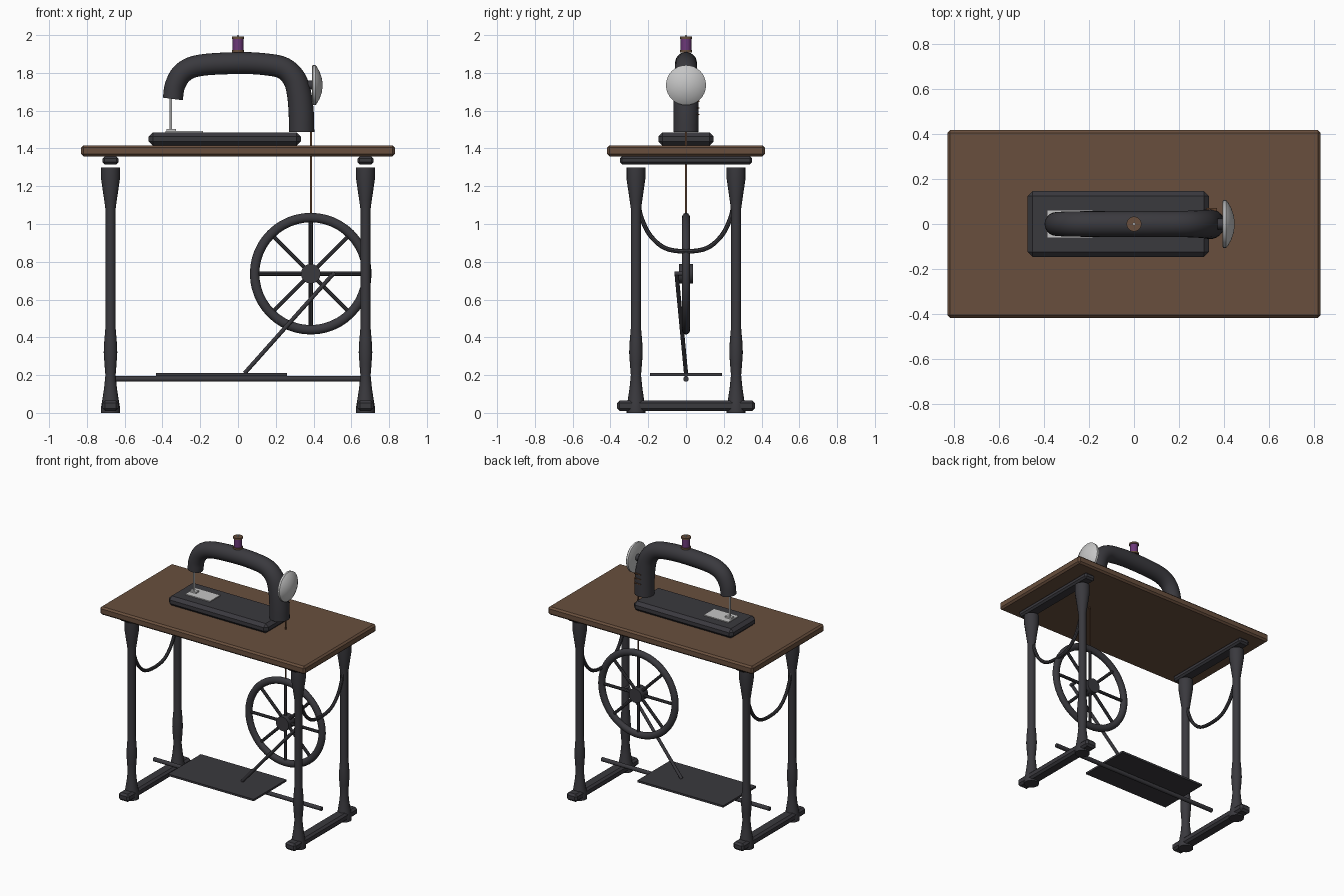
import bpy, bmesh, math
from mathutils import Vector, Matrix

if "Cube" in bpy.data.objects:
    bpy.data.objects.remove(bpy.data.objects["Cube"], do_unlink=True)


def material(name, r, g, b):
    m = bpy.data.materials.new(name)
    m.use_nodes = True
    m.diffuse_color = (r, g, b, 1)
    m.node_tree.nodes["Principled BSDF"].inputs["Base Color"].default_value = (r, g, b, 1)
    return m


IRON = material("dark iron", 0.042, 0.041, 0.048)
WOOD = material("brown wood", 0.14, 0.078, 0.047)
STEEL = material("pale steel", 0.56, 0.56, 0.56)
THREAD = material("purple thread", 0.15, 0.04, 0.19)
LEATHER = material("brown leather", 0.13, 0.06, 0.03)


def finish(bm, name, mat, smooth=True):
    bmesh.ops.recalc_face_normals(bm, faces=bm.faces)
    mesh = bpy.data.meshes.new(name)
    bm.to_mesh(mesh)
    bm.free()
    mesh.materials.append(mat)
    ob = bpy.data.objects.new(name, mesh)
    bpy.context.collection.objects.link(ob)
    if smooth:
        bpy.ops.object.select_all(action='DESELECT')
        ob.select_set(True)
        bpy.context.view_layer.objects.active = ob
        bpy.ops.object.shade_smooth_by_angle(angle=math.radians(40))
    return ob


def box(name, mat, center, size, bevel=0.0):
    bm = bmesh.new()
    bmesh.ops.create_cube(bm, size=1)
    bmesh.ops.scale(bm, vec=size, verts=bm.verts)
    bmesh.ops.translate(bm, vec=center, verts=bm.verts)
    if bevel:
        bmesh.ops.bevel(bm, geom=bm.edges[:], offset=bevel, segments=1, affect='EDGES')
    return finish(bm, name, mat, smooth=False)


def sweep(name, mat, path, radii, sides=16):
    """Round tube along a path, with one radius per point."""
    pts = [Vector(p) for p in path]
    bm = bmesh.new()
    rings = []
    side = None
    for i, p in enumerate(pts):
        t = (pts[min(i + 1, len(pts) - 1)] - pts[max(i - 1, 0)]).normalized()
        if side is None:
            side = t.orthogonal().normalized()
        side = (side - t * side.dot(t)).normalized()
        up = t.cross(side)
        rings.append([bm.verts.new(p + radii[i] * (side * math.cos(a) + up * math.sin(a)))
                      for a in (2 * math.pi * k / sides for k in range(sides))])
    for a, b in zip(rings, rings[1:]):
        for k in range(sides):
            n = (k + 1) % sides
            bm.faces.new((a[k], a[n], b[n], b[k]))
    bm.faces.new(rings[0])
    bm.faces.new(rings[-1])
    return finish(bm, name, mat)


def rod(name, mat, a, b, r, sides=12):
    return sweep(name, mat, [a, b], [r, r], sides)


def turned(name, mat, origin, axis, profile, sides=24):
    """Turned part: profile holds (distance along axis, radius)."""
    o, d = Vector(origin), Vector(axis)
    return sweep(name, mat, [o + d * h for h, r in profile], [r for h, r in profile], sides)


def smooth_path(points, steps=6):
    """Catmull-Rom interpolation; works on vectors of any length."""
    p = [Vector(q) for q in points]
    p = [2 * p[0] - p[1]] + p + [2 * p[-1] - p[-2]]
    out = []
    for i in range(1, len(p) - 2):
        a, b, c, d = p[i - 1:i + 3]
        for s in range(steps):
            t = s / steps
            out.append(0.5 * (2 * b + (c - a) * t + (2 * a - 5 * b + 4 * c - d) * t * t
                              + (3 * b - a - 3 * c + d) * t ** 3))
    return out + [p[-2]]


# Table top
box("table_top", WOOD, (0, 0, 1.387), (1.66, 0.835, 0.058), 0.012)

# Side frames: rail, foot, two turned legs and a hanging brace
LEG = [(0, 0.05), (0.03, 0.05), (0.065, 0.044), (0.13, 0.034), (0.2, 0.027), (0.26, 0.032),
       (0.32, 0.036), (0.38, 0.033), (0.45, 0.027), (1.08, 0.027), (1.13, 0.034),
       (1.24, 0.05), (1.3, 0.05)]
BRACE = [(-0.25, 1.09), (-0.235, 1.03), (-0.19, 0.94), (-0.11, 0.872), (0, 0.855)]
for side, x in (("right", -0.675), ("left", 0.675)):
    box(side + "_rail", IRON, (x, 0, 1.337), (0.085, 0.7, 0.043), 0.012)
    box(side + "_foot", IRON, (x, 0, 0.038), (0.085, 0.73, 0.056), 0.014)
    for end, y in (("front", -0.265), ("back", 0.265)):
        turned(f"{side}_{end}_leg", IRON, (x, y, 0), (0, 0, 1), LEG, 16)
    half = [(x, y, z) for y, z in BRACE]
    path = smooth_path(half + [(x, -y, z) for y, z in BRACE[-2::-1]], 4)
    sweep(side + "_brace", IRON, path, [0.012] * len(path), 8)

# Treadle
rod("treadle_bar", IRON, (-0.68, 0, 0.18), (0.68, 0, 0.18), 0.015)
box("treadle_plate", IRON, (-0.087, 0, 0.203), (0.695, 0.38, 0.014))
rod("treadle_link", IRON, (0.035, 0, 0.21), (0.505, -0.05, 0.737), 0.011)

# Drive wheel
HUB = Vector((0.385, 0, 0.737))
bm = bmesh.new()
N, M = 48, 12
grid = []
for i in range(N):
    a = 2 * math.pi * i / N
    out = Vector((math.cos(a), 0, math.sin(a)))
    grid.append([bm.verts.new(HUB + out * (0.297 + 0.025 * math.cos(b)) + Vector((0, 0.022 * math.sin(b), 0)))
                 for b in (2 * math.pi * j / M for j in range(M))])
for i in range(N):
    for j in range(M):
        p, q = grid[i], grid[(i + 1) % N]
        bm.faces.new((p[j], q[j], q[(j + 1) % M], p[(j + 1) % M]))
finish(bm, "drive_wheel_rim", IRON)
rod("drive_wheel_hub", IRON, HUB - Vector((0, 0.038, 0)), HUB + Vector((0, 0.038, 0)), 0.052, 20)
for i in range(8):
    a = i * math.pi / 4
    d = Vector((math.cos(a), 0, math.sin(a)))
    rod(f"drive_wheel_spoke_{i + 1}", IRON, HUB + d * 0.03, HUB + d * 0.29, 0.011, 8)
rod("crank_pin", IRON, (0.505, -0.06, 0.737), (0.505, 0, 0.737), 0.011)

# Belt, with the turns that show on the back of the column
box("drive_belt", LEATHER, (0.387, 0, 1.27), (0.009, 0.008, 0.46))
for i in range(3):
    box(f"belt_turn_{i + 1}", LEATHER, (0.345, 0.064, 1.58 + 0.035 * i), (0.05, 0.014, 0.006))

# Machine bed
box("machine_bed", IRON, (-0.07, 0, 1.45), (0.805, 0.292, 0.07), 0.022)
box("needle_plate", STEEL, (-0.285, 0, 1.487), (0.2, 0.12, 0.009))

# Arm: x, z and radius along its centre line
ARM = [(-0.345, 1.662, 0.053), (-0.333, 1.735, 0.054), (-0.29, 1.803, 0.056), (-0.2, 1.84, 0.057),
       (0, 1.852, 0.058), (0.14, 1.846, 0.058), (0.24, 1.825, 0.059), (0.3, 1.765, 0.062),
       (0.325, 1.68, 0.065), (0.335, 1.58, 0.067), (0.337, 1.487, 0.067)]
arm = smooth_path(ARM, 5)
sweep("machine_arm", IRON, [(p.x, 0, p.y) for p in arm], [p.z for p in arm], 24)

# Needle bar and presser foot
rod("needle_bar", STEEL, (-0.355, 0, 1.49), (-0.355, 0, 1.7), 0.007)
box("presser_foot", STEEL, (-0.353, 0, 1.497), (0.05, 0.03, 0.012))

# Hand wheel
turned("hand_wheel", STEEL, (0, 0, 1.735), (1, 0, 0),
       [(0.393, 0.1), (0.396, 0.106), (0.41, 0.106), (0.417, 0.098), (0.433, 0.07),
        (0.443, 0.04), (0.447, 0.015)], 32)
rod("hand_wheel_shaft", IRON, (0.32, 0, 1.735), (0.4, 0, 1.735), 0.025)

# Thread spool
for name, low in (("spool_lower_flange", 1.908), ("spool_upper_flange", 1.98)):
    turned(name, WOOD, (0, 0, low), (0, 0, 1), [(0, 0.033), (0.012, 0.033)])
turned("spool_thread", THREAD, (0, 0, 1.915), (0, 0, 1), [(0, 0.028), (0.067, 0.028)])
rod("spool_pin", STEEL, (0, 0, 1.9), (0, 0, 2.0), 0.006)
